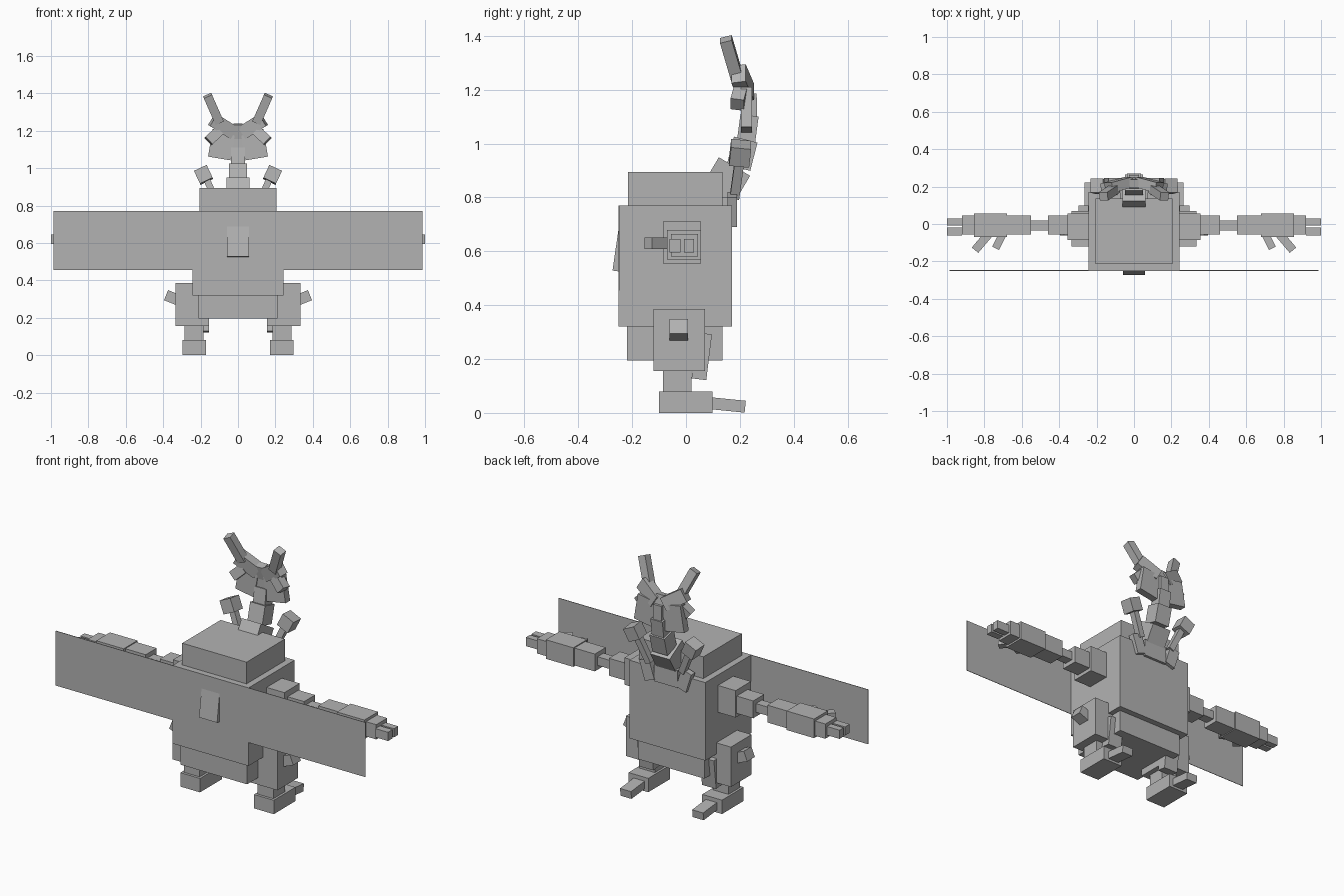
import bpy
import bmesh
from mathutils import Matrix, Vector

cube = bpy.data.objects.get("Cube")
if cube:
    bpy.data.objects.remove(cube, do_unlink=True)

# Single plain grey for the whole figure
GREY = (0.45, 0.45, 0.45, 1.0)
mat = bpy.data.materials.new("plain_grey")
mat.use_nodes = True
mat.diffuse_color = GREY
mat.node_tree.nodes["Principled BSDF"].inputs["Base Color"].default_value = GREY


def solid(name, matrix):
    """Unit cube placed by a matrix."""
    bm = bmesh.new()
    bmesh.ops.create_cube(bm, size=1, matrix=matrix)
    mesh = bpy.data.meshes.new(name)
    bm.to_mesh(mesh)
    bm.free()
    mesh.materials.append(mat)
    obj = bpy.data.objects.new(name, mesh)
    bpy.context.collection.objects.link(obj)
    return obj


def box(name, x, y, z):
    """Upright box from three (low, high) ranges."""
    mid = Vector([(a + b) / 2 for a, b in (x, y, z)])
    size = [abs(b - a) for a, b in (x, y, z)]
    return solid(name, Matrix.Translation(mid) @ Matrix.Diagonal((*size, 1)))


def beam(name, p, q, width, depth, side=(1, 0, 0)):
    """Tilted box running from p to q; width is measured along side."""
    p, q, side = Vector(p), Vector(q), Vector(side)
    axis = (q - p).normalized()
    s = (side - axis * side.dot(axis)).normalized()
    rot = Matrix((s, axis.cross(s), axis)).transposed().to_4x4()
    size = Matrix.Diagonal((width, depth, (q - p).length, 1))
    return solid(name, Matrix.Translation((p + q) / 2) @ rot @ size)


# Trunk, head block and front plate
box("body", (-.242, .242), (-.25, .17), (.32, .77))
box("pelvis", (-.212, .212), (-.22, .135), (.195, .32))
box("head_block", (-.205, .205), (-.215, .135), (.77, .895))
beam("front_plate", (0, -.237, .693), (0, -.261, .527), .115, .024)

# Tail: a chain of tapering blocks curving up from the back
box("tail_base", (-.075, .075), (.12, .185), (.70, .80))
tail = [
    ((.112, .80), (.18, .915), .124, .135),
    ((.195, .91), (.222, 1.015), .095, .09),
    ((.222, 1.0), (.236, 1.105), .076, .068),
    ((.237, 1.08), (.235, 1.185), .054, .055),
    ((.23, 1.16), (.215, 1.235), .05, .045),
]
for i, (a, b, w, d) in enumerate(tail):
    beam(f"tail_segment_{i + 1}", (0, *a), (0, *b), w, d)

Y = (0, 1, 0)
for word, s in (("left", 1), ("right", -1)):

    def pair_box(name, x, y, z):
        box(f"{word}_{name}", (s * x[0], s * x[1]), y, z)

    def pair_beam(name, p, q, w, d, side=Y):
        beam(f"{word}_{name}", (s * p[0], *p[1:]), (s * q[0], *q[1:]), w, d, side)

    # Flat wing sheet flush with the chest
    pair_box("wing_sheet", (.242, .987), (-.25, -.247), (.455, .77))

    # Arm, from shoulder to fingers
    pair_box("shoulder", (.24, .355), (-.085, .055), (.555, .71))
    pair_box("upper_arm", (.355, .46), (-.055, .045), (.575, .675))
    pair_box("elbow", (.46, .55), (-.035, .02), (.6, .65))
    pair_box("forearm", (.55, .68), (-.055, .045), (.575, .675))
    pair_box("hand", (.68, .855), (-.07, .055), (.57, .68))
    pair_box("palm", (.855, .92), (-.055, .045), (.58, .665))
    pair_box("front_finger", (.92, 1.0), (-.062, -.02), (.595, .645))
    pair_box("rear_finger", (.92, 1.0), (-.008, .03), (.595, .645))
    pair_beam("inner_thumb", (.695, -.04, .63), (.74, -.13, .63), .042, .04, (0, 0, 1))
    pair_beam("outer_thumb", (.765, -.04, .63), (.85, -.14, .63), .042, .045, (0, 0, 1))

    # Leg, foot and spurs
    pair_box("thigh", (.155, .335), (-.12, .07), (.155, .385))
    pair_box("shin", (.185, .285), (-.085, .02), (.08, .155))
    pair_box("foot", (.172, .298), (-.1, .098), (0, .08))
    pair_beam("back_toe", (.23, .09, .036), (.23, .22, .023), .07, .044, (1, 0, 0))
    pair_beam("calf_spur", (.2, .048, .125), (.2, .069, .295), .09, .055, (1, 0, 0))
    pair_beam("thigh_peg", (.275, -.027, .277), (.385, -.027, .321), .07, .058)

    # Knob on a stem beside the tail
    pair_beam("stem_base", (.1, .172, .7), (.135, .172, .81), .035, .065)
    pair_beam("stem", (.105, .18, .8), (.17, .2, .945), .035, .035)
    pair_beam("knob", (.168, .197, .93), (.2, .205, .998), .075, .075)

    # Tail fan: blade, bracket, barb and raised prong
    pair_beam("fan_blade", (.1, .225, 1.052), (.075, .225, 1.2), .042, .122)
    pair_beam("fan_bracket", (.025, .225, 1.19), (.135, .195, 1.26), .055, .075)
    pair_beam("fan_barb", (.1, .205, 1.2), (.158, .19, 1.145), .05, .055)
    pair_beam("fan_prong", (.1, .19, 1.245), (.163, .148, 1.388), .045, .048)
